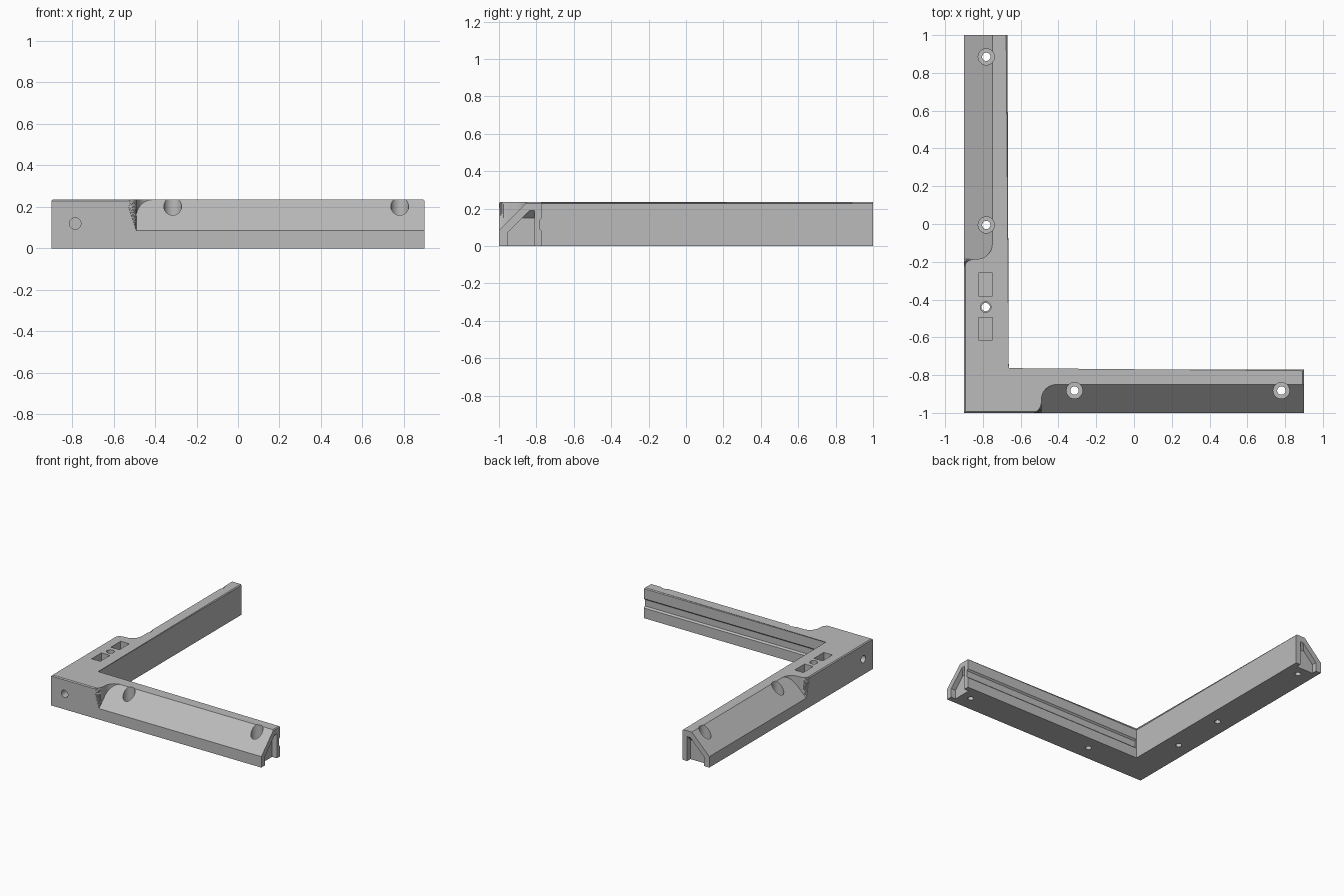
import bpy, bmesh, math
from mathutils import Matrix, Vector

X0, Y0, W, H = -0.9, -1.0, 0.23, 0.235   # outer corner, arm width, height
SLOPE = 0.15                             # size of the 45 degree outer slope

cube = bpy.data.objects.get("Cube")
if cube:
    bpy.data.objects.remove(cube, do_unlink=True)

gray = bpy.data.materials.new("plain gray")
gray.use_nodes = True
gray.diffuse_color = (0.5, 0.5, 0.5, 1)
gray.node_tree.nodes["Principled BSDF"].inputs["Base Color"].default_value = (0.5, 0.5, 0.5, 1)


def finish(name, bm):
    bmesh.ops.recalc_face_normals(bm, faces=bm.faces)
    mesh = bpy.data.meshes.new(name)
    bm.to_mesh(mesh)
    bm.free()
    mesh.materials.append(gray)
    ob = bpy.data.objects.new(name, mesh)
    bpy.context.collection.objects.link(ob)
    return ob


def loft(bm, ring_a, ring_b):
    """Closed solid between two rings of equal length."""
    a = [bm.verts.new(p) for p in ring_a]
    b = [bm.verts.new(p) for p in ring_b]
    bm.faces.new(a)
    bm.faces.new(b)
    n = len(a)
    for i in range(n):
        j = (i + 1) % n
        bm.faces.new((a[i], a[j], b[j], b[i]))


def cut(bm, name="cutter"):
    """Subtract the solid from the frame."""
    bmesh.ops.triangulate(bm, faces=[f for f in bm.faces if len(f.verts) == 4])
    tool = finish(name, bm)
    tool.hide_render = True
    mod = frame.modifiers.new("cut", 'BOOLEAN')
    mod.operation, mod.solver, mod.object = 'DIFFERENCE', 'EXACT', tool
    bpy.context.view_layer.objects.active = frame
    bpy.ops.object.modifier_apply(modifier=mod.name)
    bpy.data.objects.remove(tool, do_unlink=True)


def cut_round(start, end, radius):
    start, end = Vector(start), Vector(end)
    axis = end - start
    turn = axis.to_track_quat('Z', 'Y').to_matrix().to_4x4()
    bm = bmesh.new()
    bmesh.ops.create_cone(bm, cap_ends=True, segments=32, radius1=radius, radius2=radius,
                          depth=axis.length, matrix=Matrix.Translation((start + end) / 2) @ turn)
    cut(bm)


def cut_box(low, high):
    bm = bmesh.new()
    corners = [(low[0], low[1]), (high[0], low[1]), (high[0], high[1]), (low[0], high[1])]
    loft(bm, [(x, y, low[2]) for x, y in corners], [(x, y, high[2]) for x, y in corners])
    cut(bm)


# Each arm maps (distance along, depth from outer face, height) to a position
def front_arm(s, d, z):
    return (s, Y0 + d, z)


def left_arm(s, d, z):
    return (X0 + d, s, z)


# L-shaped body with softened top edges
xi, yi = X0 + W, Y0 + W
outline = [(X0, Y0), (-X0, Y0), (-X0, yi), (xi, yi), (xi, 1), (X0, 1)]
bm = bmesh.new()
loft(bm, [(x, y, 0) for x, y in outline], [(x, y, H) for x, y in outline])
rim = [e for e in bm.edges if all(v.co.z > 0.1 for v in e.verts)
       and not all(v.co.y > 0.9 for v in e.verts)]
bmesh.ops.bevel(bm, geom=rim, offset=0.007, segments=1, affect='EDGES')
frame = finish("corner_frame", bm)


def cut_slope(arm, start, end):
    """Sloped outer face that ends in an S-shaped wall."""
    r, f, steps, top = 0.08, 0.06, 10, H + 0.03
    plan = [(end, -0.05, 0), (end, SLOPE, 0)]           # along, depth, shift at the top
    for i in range(steps + 1):
        a = math.pi / 2 * (1 + i / steps)
        plan.append((start + r + r * math.cos(a), SLOPE - r + r * math.sin(a), 0))
    for i in range(1, steps + 1):
        a = math.pi / 2 * i / steps
        plan.append((start, f * (1 - math.sin(a)), f * (1 - math.cos(a))))
    plan.append((start, -0.05, f))
    bm = bmesh.new()
    loft(bm, [arm(s, d, H - SLOPE + d) for s, d, k in plan],
         [arm(s - k, d, top) for s, d, k in plan])
    cut(bm)


def cut_end(arm, end):
    """Pocket in the arm's end with a ceiling that slopes inward."""
    def ring(offset):
        t = 0.19 + offset
        return [arm(end + offset, d, z) for d, z in
                ((0.045, -0.05), (0.045, 0.07), (t - 0.025, t), (0.19, t), (0.19, -0.05))]
    bm = bmesh.new()
    loft(bm, ring(-0.04), ring(0.02))
    cut(bm)


for arm, start, end, holes in ((front_arm, -0.49, 0.9, (-0.315, 0.78)),
                               (left_arm, -0.185, 1.0, (-0.005, 0.885))):
    cut_slope(arm, start, end + 0.1)
    cut_end(arm, end)
    # Counterbored screw holes
    for s in holes:
        cut_round(arm(s, 0.118, 0.12), arm(s, 0.118, 0.4), 0.043)
        cut_round(arm(s, 0.118, -0.1), arm(s, 0.118, 0.3), 0.022)
    # Blind hole in the outer face near the corner
    middle = Y0 + 0.115 if arm is left_arm else X0 + 0.115
    cut_round(arm(middle, -0.05, 0.12), arm(middle, 0.08, 0.12), 0.028)

# Screw hole between two rectangular sockets
cut_round((-0.785, -0.44, 0.2), (-0.785, -0.44, 0.3), 0.028)
cut_round((-0.785, -0.44, -0.1), (-0.785, -0.44, 0.3), 0.022)
for y in (-0.32, -0.555):
    cut_box((-0.823, y - 0.06, H - 0.08), (-0.75, y + 0.06, H + 0.1))

# Groove along the inner face of the front arm
groove = [(yi + 0.02, 0.06), (yi - 0.012, 0.09), (yi - 0.012, 0.14), (yi + 0.02, 0.17)]
bm = bmesh.new()
loft(bm, [(xi + 0.004, y, z) for y, z in groove], [(1.0, y, z) for y, z in groove])
cut(bm)

# Smooth the curved walls, keep edges sharp
bpy.ops.object.select_all(action='DESELECT')
frame.select_set(True)
bpy.context.view_layer.objects.active = frame
bpy.ops.object.shade_smooth_by_angle(angle=math.radians(30))
